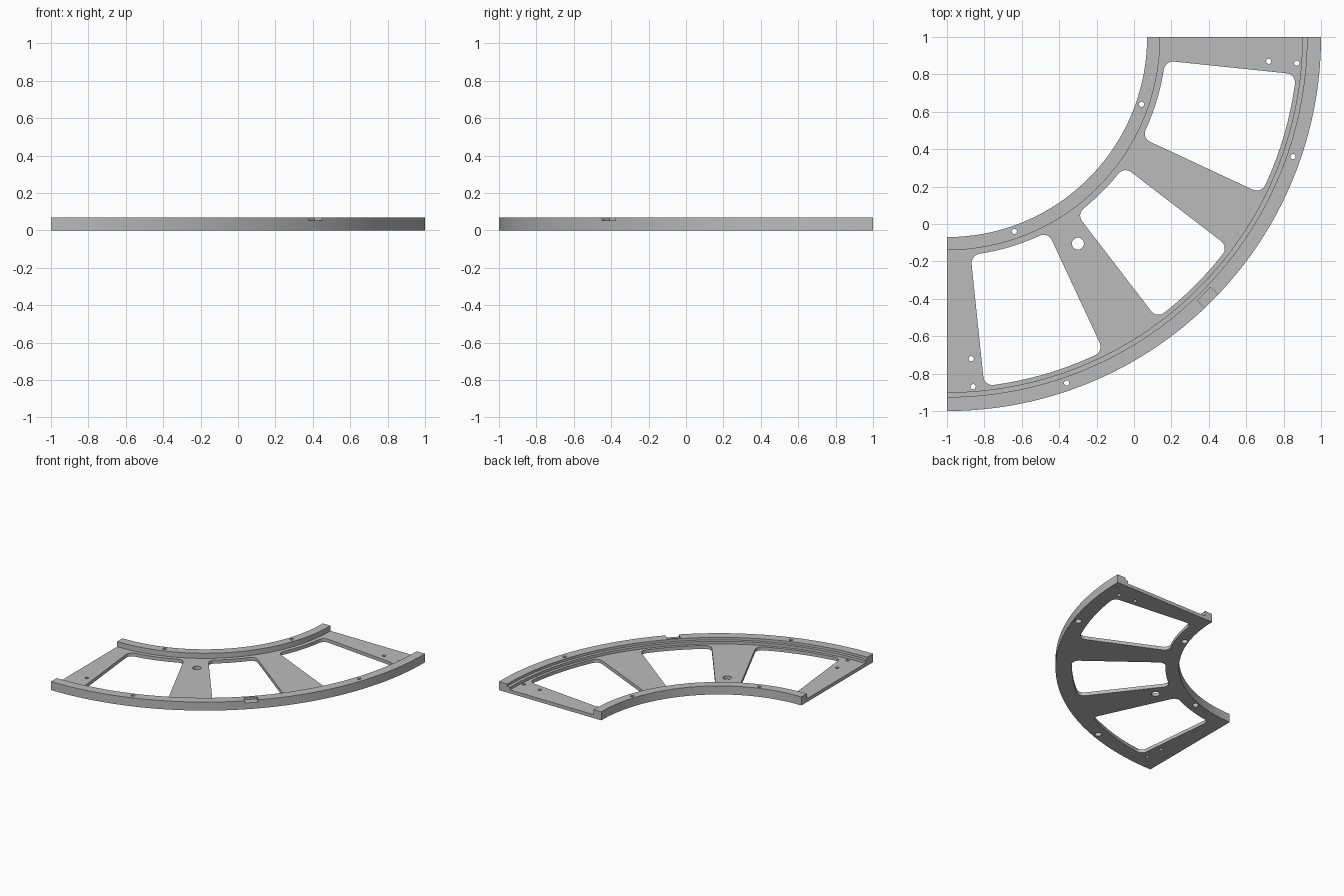
import bpy, bmesh, math
from mathutils import Vector, Matrix

if "Cube" in bpy.data.objects:
    bpy.data.objects.remove(bpy.data.objects["Cube"])

CX, CY = -1.0, 1.0          # centre of the quarter ring
R_IN, R_OUT, HEIGHT, FLOOR, LEDGE = 1.07, 2.0, 0.07, 0.028, 0.05
SEGMENTS = 90

grey = bpy.data.materials.new("plain grey")
grey.diffuse_color = (0.5, 0.5, 0.5, 1)
grey.use_nodes = True
grey.node_tree.nodes["Principled BSDF"].inputs["Base Color"].default_value = grey.diffuse_color


def polar(r, deg):
    """Point at radius r, turned clockwise by deg from +x."""
    a = math.radians(deg)
    return Vector((CX + r * math.cos(a), CY - r * math.sin(a)))


def finish(bm, name):
    bmesh.ops.recalc_face_normals(bm, faces=bm.faces)
    mesh = bpy.data.meshes.new(name)
    bm.to_mesh(mesh)
    bm.free()
    ob = bpy.data.objects.new(name, mesh)
    ob.data.materials.append(grey)
    bpy.context.collection.objects.link(ob)
    return ob


def prism(name, outline, z0, z1):
    bm = bmesh.new()
    low = [bm.verts.new((p[0], p[1], z0)) for p in outline]
    face = bm.faces.new(low)
    top = bmesh.ops.extrude_face_region(bm, geom=[face])["geom"]
    bmesh.ops.translate(bm, vec=(0, 0, z1 - z0),
                        verts=[g for g in top if isinstance(g, bmesh.types.BMVert)])
    return finish(bm, name)


def circle(x, y, r, n=24):
    return [(x + r * math.cos(2 * math.pi * i / n),
             y + r * math.sin(2 * math.pi * i / n)) for i in range(n)]


def window_outline(in0, in1, out0, out1, r0=1.172, r1=1.877, d=0.05):
    """Sector between two arcs and two straight sides, with rounded corners."""
    def arc(r, a, b):
        trim = math.degrees(d / r) * (1 if b > a else -1)
        a, b = a + trim, b - trim
        return [polar(r, a + (b - a) * i / 24) for i in range(25)]

    def fillet(p, corner, q):
        pts = []
        for i in range(1, 8):
            t = i / 8
            w = 2 * (1 - t) * t * 0.72          # rational weight: near-circular
            s = (1 - t) ** 2 + w + t * t
            pts.append(((1 - t) ** 2 * p + w * corner + t * t * q) / s)
        return pts

    a, b, c, e = polar(r1, out0), polar(r1, out1), polar(r0, in1), polar(r0, in0)
    outer, inner = arc(r1, out0, out1), arc(r0, in1, in0)
    side1, side0 = (c - b).normalized() * d, (a - e).normalized() * d
    pts = outer + fillet(outer[-1], b, b + side1) + [b + side1, c - side1]
    pts += fillet(c - side1, c, inner[0]) + inner
    pts += fillet(inner[-1], e, e + side0) + [e + side0, a - side0]
    return pts + fillet(a - side0, a, outer[0])


# Frame: stepped channel section swept through a quarter turn
section = [(R_IN, 0), (R_OUT, 0), (R_OUT, HEIGHT), (1.925, HEIGHT), (1.925, LEDGE),
           (1.90, LEDGE), (1.90, FLOOR), (1.14, FLOOR), (1.14, HEIGHT), (R_IN, HEIGHT)]
bm = bmesh.new()
rings = []
for i in range(SEGMENTS + 1):
    ring = []
    for r, z in section:
        p = polar(r, 90 * i / SEGMENTS)
        ring.append(bm.verts.new((p.x, p.y, z)))
    rings.append(ring)
n = len(section)
for a, b in zip(rings, rings[1:]):
    for j in range(n):
        k = (j + 1) % n
        bm.faces.new((a[j], a[k], b[k], b[j]))
bm.faces.new(rings[0])
bm.faces.new(rings[-1])
frame = finish(bm, "quarter_ring_frame")

cutters = []

# Three windows, symmetric about the diagonal
for angles in ((6.2, 27.4, 6.1, 26.5), (36.2, 53.8, 36.7, 53.3), (62.6, 83.8, 63.5, 83.9)):
    cutters.append(prism("window_cutter", window_outline(*angles), -0.1, 0.2))

# Screw holes: two at each end, four along the rims with wider recesses below
for x, y in ((0.72, 0.87), (0.87, 0.86)):
    for px, py in ((x, y), (-y, -x)):
        cutters.append(prism("end_hole_cutter", circle(px, py, 0.014), -0.1, 0.2))
for x, y in ((0.85, 0.36), (0.04, 0.64)):
    for px, py in ((x, y), (-y, -x)):
        cutters.append(prism("rim_hole_cutter", circle(px, py, 0.014), -0.1, 0.2))
        cutters.append(prism("recess_cutter", circle(px, py, 0.025), -0.1, 0.035))

# Larger hole in one spoke
cutters.append(prism("spoke_hole_cutter", circle(-0.30, -0.105, 0.032, 32), -0.1, 0.2))

# Notch in the top of the outer rim on the diagonal
mid, out = polar(1.943, 45), Vector((1, -1)).normalized()
side = Vector((1, 1)).normalized() * 0.051
cutters.append(prism("notch_cutter", [mid - side, mid + side, mid + side + out * 0.2,
                                      mid - side + out * 0.2], 0.052, 0.2))

bpy.context.view_layer.objects.active = frame
frame.select_set(True)
for c in cutters:
    mod = frame.modifiers.new("cut", "BOOLEAN")
    mod.operation, mod.solver, mod.object = "DIFFERENCE", "EXACT", c
    bpy.ops.object.modifier_apply(modifier=mod.name)
    bpy.data.objects.remove(c)

bpy.ops.object.select_all(action="DESELECT")
frame.select_set(True)
bpy.ops.object.shade_smooth_by_angle(angle=math.radians(30))
